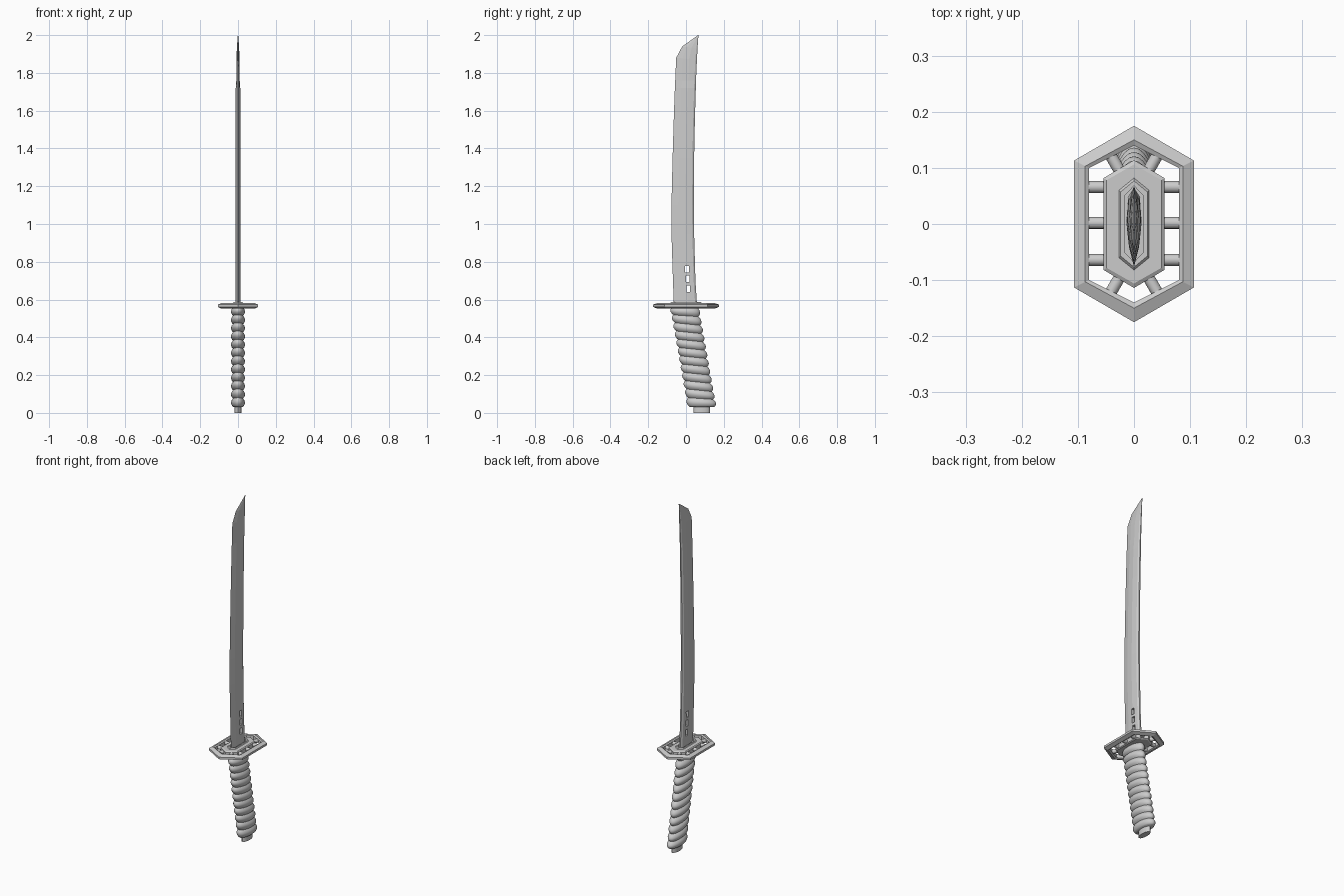
import bpy, bmesh, math
from mathutils import Vector

cube = bpy.data.objects.get("Cube")
if cube:
    bpy.data.objects.remove(cube)

GREY = (0.6, 0.6, 0.6, 1)
steel = bpy.data.materials.new("plain grey")
steel.use_nodes = True
steel.diffuse_color = GREY
steel.node_tree.nodes["Principled BSDF"].inputs["Base Color"].default_value = GREY


def loft(name, rings, caps=True, loop=False, smooth=None):
    """Skin a list of equally long point rings."""
    bm = bmesh.new()
    rows = [[bm.verts.new(p) for p in ring] for ring in rings]
    n = len(rows[0])
    pairs = list(zip(rows, rows[1:])) + ([(rows[-1], rows[0])] if loop else [])
    for a, b in pairs:
        for i in range(n):
            j = (i + 1) % n
            bm.faces.new((a[i], a[j], b[j], b[i]))
    if caps and not loop:
        bm.faces.new(rows[0][::-1])
        bm.faces.new(rows[-1])
    bmesh.ops.remove_doubles(bm, verts=bm.verts, dist=0.00005)
    bmesh.ops.recalc_face_normals(bm, faces=bm.faces)
    mesh = bpy.data.meshes.new(name)
    bm.to_mesh(mesh)
    bm.free()
    mesh.materials.append(steel)
    obj = bpy.data.objects.new(name, mesh)
    bpy.context.collection.objects.link(obj)
    bpy.ops.object.select_all(action='DESELECT')
    obj.select_set(True)
    bpy.context.view_layer.objects.active = obj
    if smooth:
        bpy.ops.object.shade_smooth_by_angle(angle=math.radians(smooth))
    return obj


def hexagon(hx, hy, corner, z):
    """Long hexagon pointing to front and back."""
    return [(0, hy, z), (-hx, corner, z), (-hx, -corner, z),
            (0, -hy, z), (hx, -corner, z), (hx, corner, z)]


def oval(cy, rx, ry, z, tilt=0, n=28):
    pts = []
    for i in range(n):
        a = 2 * math.pi * i / n
        dy = ry * math.sin(a)
        pts.append((rx * math.cos(a), cy + dy, z - tilt * dy))
    return pts


# Blade: cutting edge at -y, ridge in the middle, narrow bevelled spine at +y
SECTION = [(0.3, 0.68), (0.62, 1), (0.92, 0.8), (1, 0.3)]


def blade_ring(yf, zf, yb, zb, t):
    edge, spine = Vector((0, yf, zf)), Vector((0, yb, zb))
    left = [edge.lerp(spine, f) + Vector((t * w, 0, 0)) for f, w in SECTION]
    right = [Vector((-p.x, p.y, p.z)) for p in reversed(left)]
    return [edge] + left + right


STATIONS = [  # edge y, edge z, spine y, spine z, half thickness
    (-0.064, 0.56, 0.059, 0.56, 0.013), (-0.069, 0.7, 0.05, 0.7, 0.013),
    (-0.077, 0.95, 0.043, 0.95, 0.013), (-0.077, 1.1, 0.042, 1.1, 0.013),
    (-0.071, 1.35, 0.043, 1.35, 0.013), (-0.065, 1.55, 0.047, 1.55, 0.012),
    (-0.059, 1.72, 0.052, 1.72, 0.012), (-0.057, 1.76, 0.053, 1.76, 0.009),
    (-0.052, 1.88, 0.058, 1.87, 0.008), (-0.02, 1.94, 0.061, 1.93, 0.006),
    (0.064, 2.0, 0.066, 2.0, 0.001)]
blade = loft("blade", [blade_ring(*s) for s in STATIONS])

# Three slots cut through the blade near the guard
for y, z in ((0.005, 0.76), (0.009, 0.71), (0.012, 0.657)):
    bpy.ops.mesh.primitive_cube_add(size=1, location=(0, y, z))
    cutter = bpy.context.object
    cutter.scale = (0.1, 0.02, 0.036)
    cutter.hide_render = True
    cut = blade.modifiers.new("slot", 'BOOLEAN')
    cut.operation = 'DIFFERENCE'
    cut.solver = 'EXACT'
    cut.object = cutter
    bpy.context.view_layer.objects.active = blade
    bpy.ops.object.modifier_apply(modifier=cut.name)
    bpy.data.objects.remove(cutter)

# Guard: bevelled outer frame
MID = 0.567
OUT, CREST, INNER = (0.107, 0.175, 0.113), (0.087, 0.15, 0.103), (0.08, 0.14, 0.1)
loft("guard_frame", [hexagon(*s, MID + dz) for s, dz in (
    (OUT, -0.006), (OUT, 0.006), (CREST, 0.015), (INNER, 0.011),
    (INNER, -0.011), (CREST, -0.015))], loop=True)

# Guard: centre plate with a raised collar round the blade
PLATE, PLATE_TOP = (0.054, 0.114, 0.082), (0.049, 0.106, 0.078)
COLLAR, COLLAR_TOP, SOCKET = (0.027, 0.082, 0.06), (0.024, 0.077, 0.057), (0.017, 0.068, 0.05)
loft("guard_plate", [hexagon(*s, MID + dz) for s, dz in (
    (PLATE_TOP, -0.015), (PLATE, -0.011), (PLATE, 0.011), (PLATE_TOP, 0.015),
    (COLLAR, 0.015), (COLLAR_TOP, 0.02), (SOCKET, 0.02), (SOCKET, 0.012))])


# Guard: round struts between plate and frame
def strut(name, a, b, r=0.0105):
    a, b = Vector((*a, MID)), Vector((*b, MID))
    side = (b - a).cross(Vector((0, 0, 1))).normalized()
    angles = [2 * math.pi * i / 16 for i in range(16)]
    circle = [side * r * math.cos(t) + Vector((0, 0, r * math.sin(t))) for t in angles]
    loft(name, [[p + c for c in circle] for p in (a, b)], smooth=40)


for sx, side in ((1, "left"), (-1, "right")):
    for k, y in enumerate((-0.064, 0.002, 0.066)):
        strut(f"{side}_strut_{k + 1}", (sx * 0.045, y), (sx * 0.085, y))
    for sy, end in ((1, "back"), (-1, "front")):
        strut(f"{side}_{end}_strut", (sx * 0.02, sy * 0.085), (sx * 0.046, sy * 0.13))

# Handle: leaning oval grip with rounded wrapped ridges
TURNS, STEPS, TOP, BOTTOM = 12, 8, 0.558, 0.032
rings = []
for k in range(TURNS * STEPS + 1):
    f = k / (TURNS * STEPS)
    bulge = abs(math.sin(math.pi * k / STEPS)) ** 0.8
    lean = -0.008 + 0.093 * f
    slant = 0.1 * min(1, f * 8, (1 - f) * 8)
    rings.append(oval(lean, 0.026 + 0.011 * bulge, 0.066 + 0.012 * bulge,
                      TOP + (BOTTOM - TOP) * f, slant))
loft("handle_wrap", rings, smooth=50)

# Pommel stub under the grip
loft("pommel", [oval(0.083, 0.018, 0.043, z, n=16) for z in (0.045, 0.0)], smooth=40)
